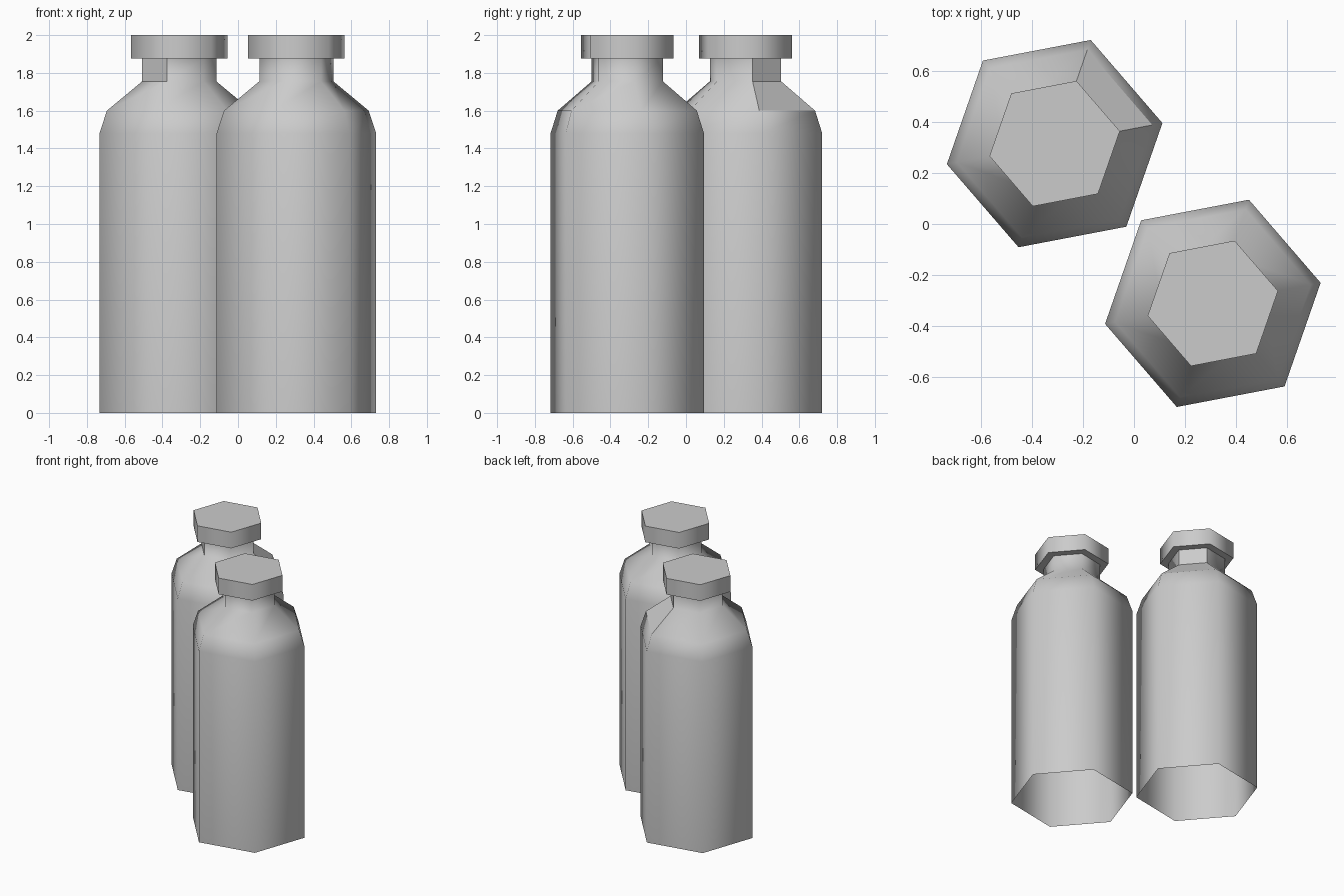
import bpy, bmesh, math

cube = bpy.data.objects.get("Cube")
if cube:
    bpy.data.objects.remove(cube, do_unlink=True)

SIDES = 6
TURN = math.radians(10.8)

grey = bpy.data.materials.new("plain_grey")
colour = (0.6, 0.6, 0.6, 1)
grey.diffuse_color = colour
grey.use_nodes = True
grey.node_tree.nodes["Principled BSDF"].inputs["Base Color"].default_value = colour


def lathe(name, profile, centre, closed_top=False, flat=()):
    """Six-sided lathe of (radius, height) points; flat lists (level, side) faces."""
    bm = bmesh.new()
    rings = []
    for r, z in profile:
        angles = [TURN + math.tau * i / SIDES for i in range(SIDES)]
        rings.append([bm.verts.new((r * math.cos(a), r * math.sin(a), z)) for a in angles])
    for level, (low, high) in enumerate(zip(rings, rings[1:])):
        for i in range(SIDES):
            j = (i + 1) % SIDES
            face = bm.faces.new((low[i], low[j], high[j], high[i]))
            # Level rings such as the lid rim stay flat
            face.smooth = profile[level][1] != profile[level + 1][1] and (level, i) not in flat
    if closed_top:
        bm.faces.new(rings[-1])
    mesh = bpy.data.meshes.new(name)
    bm.to_mesh(mesh)
    bm.free()
    mesh.materials.append(grey)
    obj = bpy.data.objects.new(name, mesh)
    obj.location = (*centre, 0)
    bpy.context.collection.objects.link(obj)


# Open-bottomed body with shoulder and neck, and a wider lid
body = [(0.43, 0), (0.43, 1.48), (0.39, 1.6), (0.2, 1.755), (0.2, 1.875)]
lid = [(0.2, 1.875), (0.26, 1.875), (0.26, 2.0)]

bottles = {
    "back_bottle": ((-0.311, 0.315), ((2, 0), (3, 0), (3, 3))),
    "front_bottle": ((0.309, -0.311), ()),
}
for name, (centre, flat) in bottles.items():
    lathe(name + "_body", body, centre, flat=flat)
    lathe(name + "_lid", lid, centre, closed_top=True)
